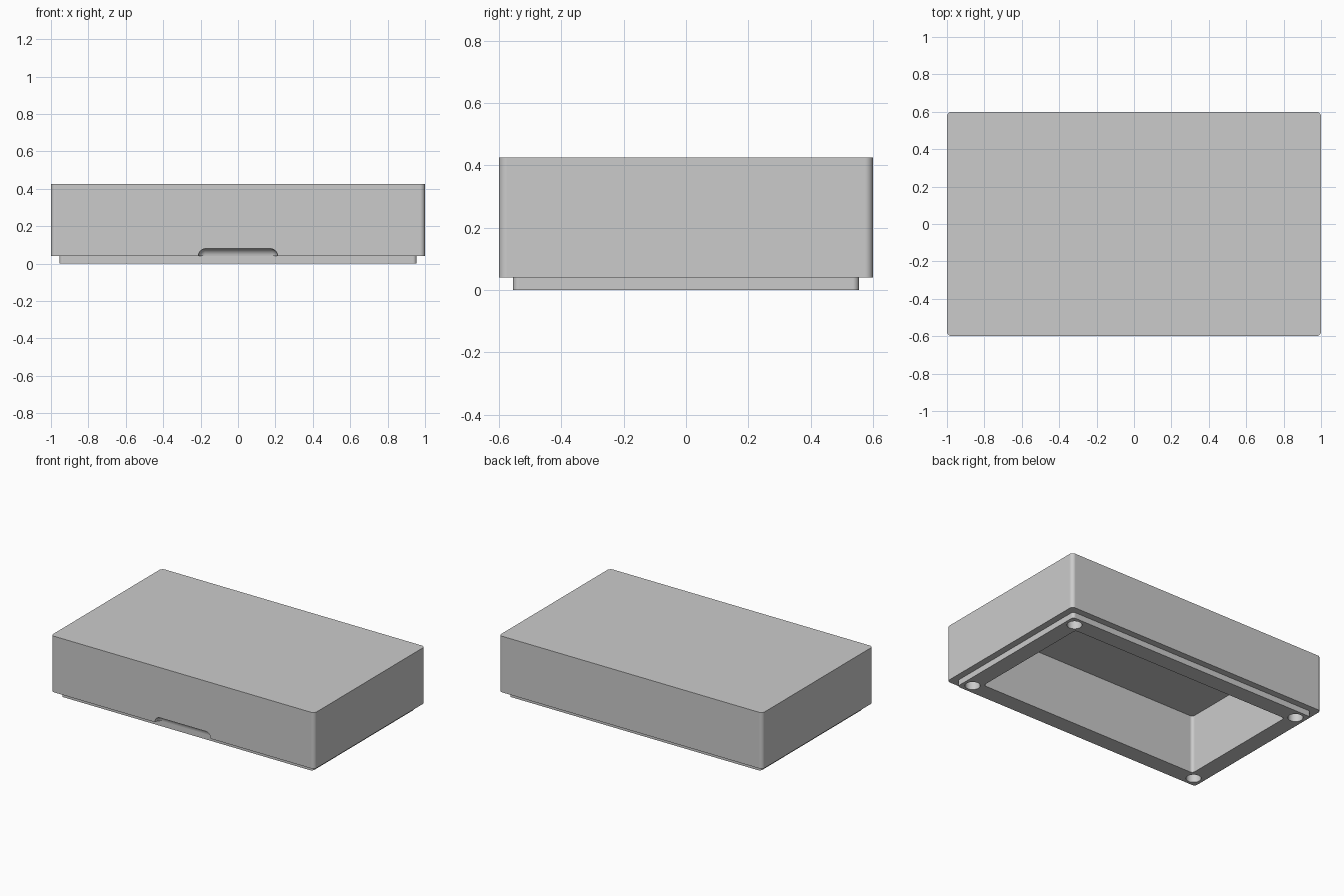
import bpy, bmesh, math
from mathutils import Matrix

if "Cube" in bpy.data.objects:
    bpy.data.objects.remove(bpy.data.objects["Cube"], do_unlink=True)

grey = bpy.data.materials.new("light_grey")
grey.use_nodes = True
colour = (0.6, 0.6, 0.6, 1)
grey.diffuse_color = colour
grey.node_tree.nodes["Principled BSDF"].inputs["Base Color"].default_value = colour


def make_object(name, bm):
    bmesh.ops.recalc_face_normals(bm, faces=bm.faces)
    mesh = bpy.data.meshes.new(name)
    bm.to_mesh(mesh)
    bm.free()
    mesh.materials.append(grey)
    obj = bpy.data.objects.new(name, mesh)
    bpy.context.collection.objects.link(obj)
    return obj


def rounded_box(name, half_x, half_y, bottom, top, radius, round_top=False):
    """Box with rounded upright edges and, if wanted, a rounded top rim."""
    bm = bmesh.new()
    bmesh.ops.create_cube(bm, size=2)
    for v in bm.verts:
        v.co = (v.co.x * half_x, v.co.y * half_y, top if v.co.z > 0 else bottom)
    edges = []
    for e in bm.edges:
        a, b = (v.co.z for v in e.verts)
        if a != b or (round_top and a == top):
            edges.append(e)
    bmesh.ops.bevel(bm, geom=edges, offset=radius, segments=6,
                    profile=0.5, affect='EDGES')
    return make_object(name, bm)


def combine(target, other, operation):
    """Apply a boolean and remove the helper."""
    other.hide_render = True
    mod = target.modifiers.new(operation.lower(), 'BOOLEAN')
    mod.object, mod.operation, mod.solver = other, operation, 'EXACT'
    bpy.context.view_layer.objects.active = target
    bpy.ops.object.modifier_apply(modifier=mod.name)
    bpy.data.objects.remove(other, do_unlink=True)


# Outer shell with the stepped locating lip beneath it
lid = rounded_box("lid", 1, 0.6, 0.04, 0.425, 0.026, round_top=True)
combine(lid, rounded_box("lip", 0.955, 0.555, 0, 0.1, 0.02), 'UNION')

# Deep storage cavity open at the bottom
combine(lid, rounded_box("cavity", 0.84, 0.44, -0.1, 0.4, 0.02), 'DIFFERENCE')

# Round blind holes in the four corners of the rim
for sx in (-1, 1):
    for sy in (-1, 1):
        bm = bmesh.new()
        bmesh.ops.create_cone(bm, cap_ends=True, segments=32, radius1=0.047,
                              radius2=0.047, depth=0.24,
                              matrix=Matrix.Translation((sx * 0.888, sy * 0.488, 0)))
        combine(lid, make_object("corner_hole", bm), 'DIFFERENCE')

# Capsule-shaped finger notch along the lower front edge
bm = bmesh.new()
bmesh.ops.create_uvsphere(bm, u_segments=32, v_segments=15, radius=0.0402,
                          matrix=Matrix.Rotation(math.pi / 2, 4, 'Y'))
for v in bm.verts:
    v.co.x += math.copysign(0.172, v.co.x)
    v.co.y -= 0.6
    v.co.z += 0.04
combine(lid, make_object("finger_notch", bm), 'DIFFERENCE')

# Smooth fillets with crisp edges and flat panels
bpy.ops.object.select_all(action='DESELECT')
lid.select_set(True)
bpy.context.view_layer.objects.active = lid
bpy.ops.object.shade_smooth_by_angle(angle=math.radians(30))
weighted = lid.modifiers.new("flat_panels", 'WEIGHTED_NORMAL')
weighted.keep_sharp = True
